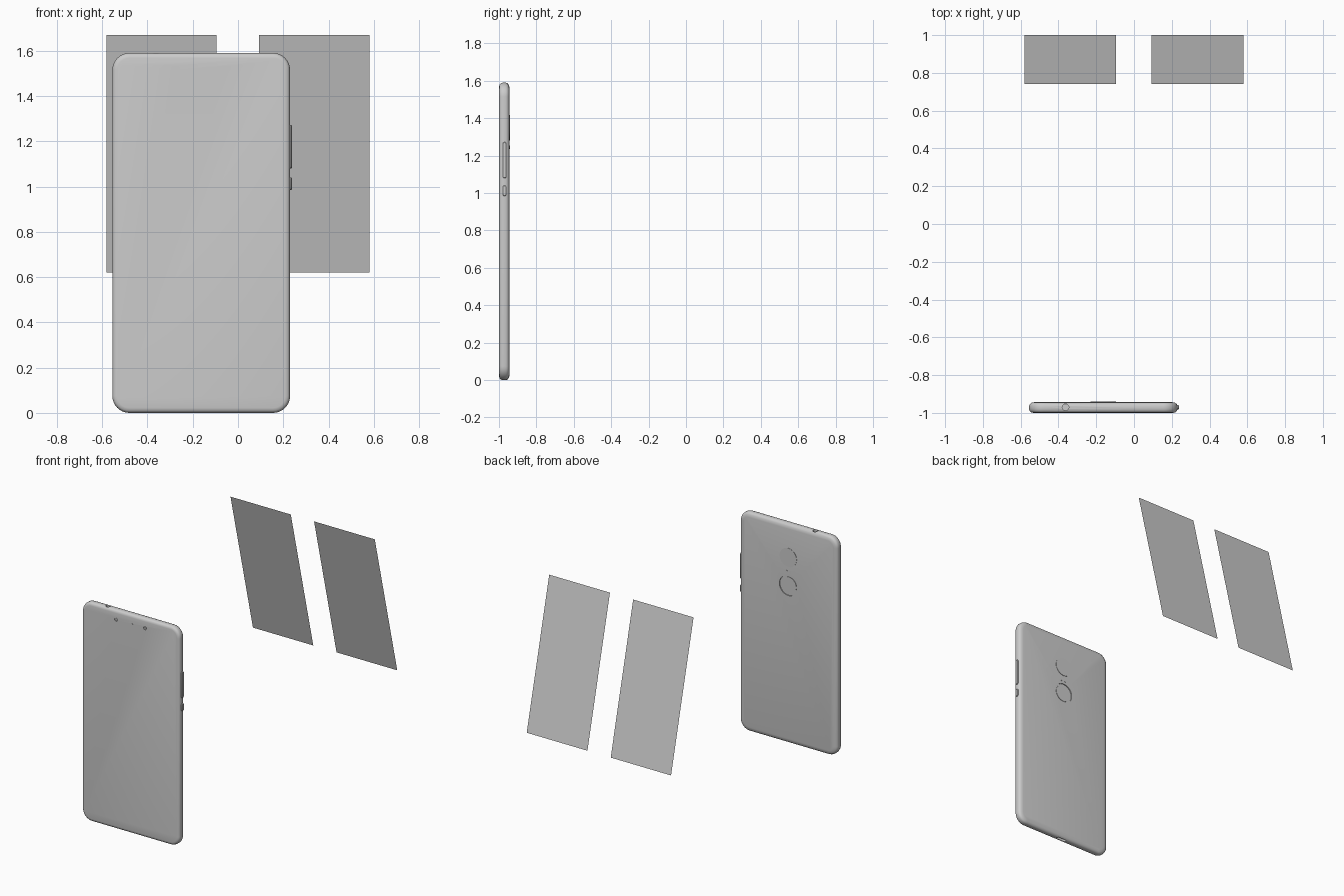
import bpy, bmesh, math
from mathutils import Vector, Matrix

if "Cube" in bpy.data.objects:
    bpy.data.objects.remove(bpy.data.objects["Cube"])

CX, CZ, W, H = -0.1625, 0.795, 0.785, 1.59
MID_Y = -0.97


def make_object(name, bm, smooth=True):
    bmesh.ops.recalc_face_normals(bm, faces=bm.faces)
    mesh = bpy.data.meshes.new(name)
    bm.to_mesh(mesh)
    bm.free()
    ob = bpy.data.objects.new(name, mesh)
    bpy.context.collection.objects.link(ob)
    if smooth:
        bpy.ops.object.select_all(action='DESELECT')
        ob.select_set(True)
        bpy.context.view_layer.objects.active = ob
        bpy.ops.object.shade_smooth_by_angle(angle=math.radians(35))
    return ob


def rounded_rect(w, h, r, n):
    pts = []
    for k, (sx, sy) in enumerate([(1, 1), (-1, 1), (-1, -1), (1, -1)]):
        for i in range(n + 1):
            a = (k + i / n) * math.pi / 2
            pts.append((sx * (w / 2 - r) + r * math.cos(a),
                        sy * (h / 2 - r) + r * math.sin(a)))
    return pts


def loft(name, w, h, r, sections, place, n=8):
    """Skin rounded rectangles; each section is (depth, inset)."""
    bm = bmesh.new()
    rings = []
    for d, inset in sections:
        pts = rounded_rect(w - 2 * inset, h - 2 * inset, max(r - inset, 0.001), n)
        rings.append([bm.verts.new(place(u, v, d)) for u, v in pts])
    for a, b in zip(rings, rings[1:]):
        for i in range(len(a)):
            j = (i + 1) % len(a)
            bm.faces.new((a[i], a[j], b[j], b[i]))
    bm.faces.new(rings[0])
    bm.faces.new(rings[-1])
    return make_object(name, bm)


def disc(name, x, z, r, y0, y1, seg=32):
    bm = bmesh.new()
    mat = Matrix.Translation((x, (y0 + y1) / 2, z)) @ Matrix.Rotation(math.pi / 2, 4, 'X')
    bmesh.ops.create_cone(bm, cap_ends=True, segments=seg, radius1=r, radius2=r,
                          depth=abs(y1 - y0), matrix=mat)
    return make_object(name, bm)


def cut(target, cutter):
    mod = target.modifiers.new("cut", 'BOOLEAN')
    mod.operation = 'DIFFERENCE'
    mod.solver = 'EXACT'
    mod.object = cutter
    bpy.context.view_layer.objects.active = target
    bpy.ops.object.modifier_apply(modifier=mod.name)
    bpy.data.objects.remove(cutter)


# Phone body: flat front, softly curved back edges
body = loft("phone_body", W, H, 0.075,
            [(-0.9995, 0.022), (-0.997, 0.010), (-0.990, 0.003), (-0.980, 0),
             (-0.962, 0), (-0.953, 0.004), (-0.946, 0.014), (-0.9425, 0.032)],
            lambda u, v, d: (CX + u, d, CZ + v))

# Recesses: fingerprint pad, front lenses, charging port, headphone socket
cut(body, disc("pad_cutter", CX, 1.145, 0.072, -0.949, -0.93, 48))
for x in (-0.28, -0.048):
    cut(body, disc("lens_cutter", x, 1.522, 0.012, -1.01, -0.996, 24))
cut(body, loft("port_cutter", 0.08, 0.022, 0.0105, [(-0.02, 0), (0.03, 0)],
               lambda u, v, d: (CX + u, MID_Y + v, d), 6))
cut(body, loft("socket_cutter", 0.035, 0.035, 0.0174, [(1.56, 0), (1.61, 0)],
               lambda u, v, d: (CX - 0.2 + u, MID_Y + v, d), 6))
bpy.context.view_layer.objects.active = body
body.select_set(True)
bpy.ops.object.shade_smooth_by_angle(angle=math.radians(35))

# Fingerprint pad floor and rear camera
disc("fingerprint_pad", CX, 1.145, 0.062, -0.952, -0.946, 48)
disc("rear_camera", CX, 1.35, 0.068, -0.95, -0.940, 48)
for dx in (-0.016, 0.016):
    disc("flash_light", CX + dx, 1.245, 0.010, -0.948, -0.9415, 20)

# Front lenses and sensors
for x in (-0.28, -0.048):
    disc("front_lens", x, 1.522, 0.009, -0.999, -0.99, 24)
for dx in (-0.012, 0.012):
    disc("front_sensor", CX + dx, 1.522, 0.005, -1.0, -0.995, 16)

# Side buttons
for name, z0, z1 in (("volume_button", 1.08, 1.272), ("power_button", 0.985, 1.04)):
    loft(name, 0.022, z1 - z0, 0.009,
         [(0.22, 0), (0.235, 0), (0.238, 0.003)],
         lambda u, v, d: (d, MID_Y + u, (z0 + z1) / 2 + v), 4)

# Speaker grille slots on the bottom edge
for side in (-1, 1):
    for i in range(5):
        x = CX + side * (0.12 + i * 0.03)
        loft("speaker_slot", 0.016, 0.016, 0.0079, [(0.0, 0), (0.01, 0)],
             lambda u, v, d: (x + u, MID_Y + v, d), 4)

# Two leaning flat panels behind the phone
for name, x0, x1 in (("left_panel", -0.58, -0.095), ("right_panel", 0.092, 0.58)):
    bm = bmesh.new()
    bm.faces.new([bm.verts.new(p) for p in (
        (x0, 1.0, 0.62), (x1, 1.0, 0.62), (x1, 0.742, 1.67), (x0, 0.742, 1.67))])
    make_object(name, bm, smooth=False)
